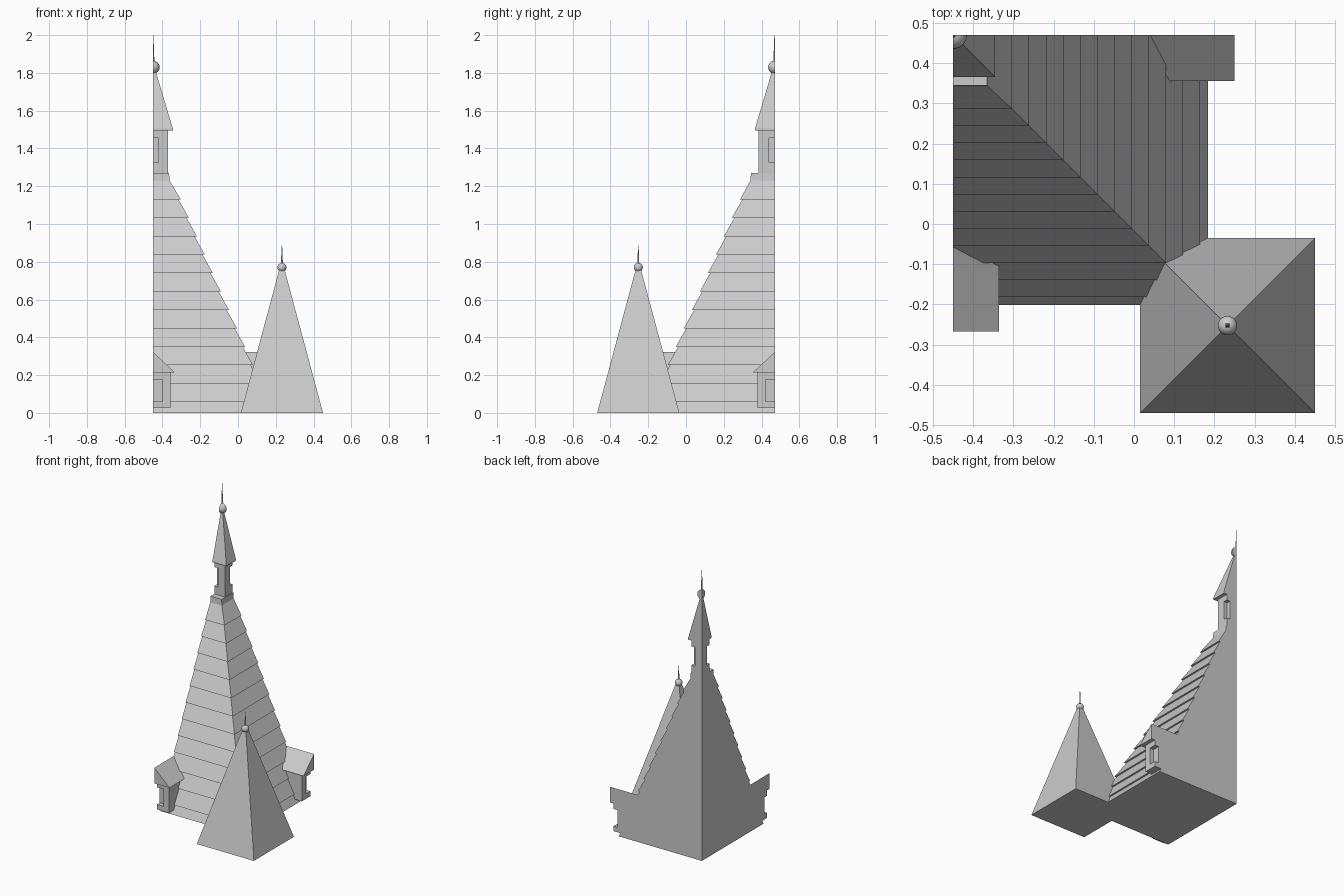
import bpy, bmesh
from mathutils import Vector

cube = bpy.data.objects.get("Cube")
if cube:
    bpy.data.objects.remove(cube)

# The spire is a quarter section; its axis stands at this corner.
# u runs from the axis to +x, v runs from the axis to -y.
AXIS_X, AXIS_Y = -0.45, 0.47

stone = bpy.data.materials.new("stone_grey")
stone.use_nodes = True
GREY = (0.6, 0.6, 0.6, 1)
stone.diffuse_color = GREY
stone.node_tree.nodes["Principled BSDF"].inputs["Base Color"].default_value = GREY


def place(u, v, z):
    return Vector((AXIS_X + u, AXIS_Y - v, z))


def finish(bm, name):
    bmesh.ops.recalc_face_normals(bm, faces=bm.faces)
    mesh = bpy.data.meshes.new(name)
    bm.to_mesh(mesh)
    bm.free()
    mesh.materials.append(stone)
    obj = bpy.data.objects.new(name, mesh)
    bpy.context.collection.objects.link(obj)
    return obj


def loft(name, rings):
    """Join closed rings of points and cap both ends."""
    bm = bmesh.new()
    loops = [[bm.verts.new(p) for p in ring] for ring in rings]
    n = len(loops[0])
    for low, high in zip(loops, loops[1:]):
        for i in range(n):
            j = (i + 1) % n
            bm.faces.new((low[i], low[j], high[j], high[i]))
    bm.faces.new(loops[0])
    bm.faces.new(loops[-1])
    return finish(bm, name)


def corner_ring(u, v, z):
    """Rectangle with one corner on the spire axis."""
    return [place(0, 0, z), place(u, 0, z), place(u, v, z), place(0, v, z)]


def box(name, u0, u1, v0, v1, z0, z1):
    return loft(name, [[place(u0, v0, z), place(u1, v0, z),
                        place(u1, v1, z), place(u0, v1, z)] for z in (z0, z1)])


def carve(obj, cutter):
    """Subtract a cutter and discard it."""
    mod = obj.modifiers.new("recess", 'BOOLEAN')
    mod.operation, mod.solver, mod.object = 'DIFFERENCE', 'EXACT', cutter
    graph = bpy.context.evaluated_depsgraph_get()
    mesh = bpy.data.meshes.new_from_object(obj.evaluated_get(graph))
    obj.modifiers.clear()
    obj.data = mesh
    bpy.data.objects.remove(cutter)


def finial(name, centre, radius, tip, quarter=False):
    """Ball with a tapering spike; optionally cut to the quarter section."""
    bm = bmesh.new()
    bmesh.ops.create_uvsphere(bm, u_segments=24, v_segments=12, radius=radius)
    length = tip - centre.z
    spike = bmesh.ops.create_cone(bm, cap_ends=True, segments=8, radius1=radius * 0.25,
                                  radius2=radius * 0.06, depth=length)
    bmesh.ops.translate(bm, verts=spike["verts"], vec=(0, 0, length / 2))
    if quarter:
        for normal in ((-1, 0, 0), (0, 1, 0)):
            cut = bmesh.ops.bisect_plane(bm, geom=bm.verts[:] + bm.edges[:] + bm.faces[:],
                                         plane_co=(0, 0, 0), plane_no=normal, clear_outer=True)
            rim = [e for e in cut["geom_cut"] if isinstance(e, bmesh.types.BMEdge)]
            bmesh.ops.holes_fill(bm, edges=rim, sides=0)
    bmesh.ops.translate(bm, verts=bm.verts, vec=centre)
    obj = finish(bm, name)
    bpy.ops.object.select_all(action='DESELECT')
    obj.select_set(True)
    bpy.context.view_layer.objects.active = obj
    bpy.ops.object.shade_smooth_by_angle()


# Main roof: overlapping courses, each flaring past the one below it
DEPTH = 0.037
STEP, RISE, LIP = 0.0425, 0.0975, 0.012
rings = [corner_ring(0.085, 0.085 + DEPTH + 0.004, 1.27),
         corner_ring(0.088, 0.088 + DEPTH + 0.004, 1.23)]
for course in range(12):
    r, z = 0.147 + STEP * course, 1.13 - RISE * course
    rings.append(corner_ring(r, r + DEPTH, z))
    rings.append(corner_ring(r - LIP, r - LIP + DEPTH, z))
rings.append(corner_ring(0.634, 0.634 + DEPTH, 0))
loft("main_roof", rings)

# Belfry with a recessed opening on each outer face
belfry = box("belfry", 0, 0.08, 0, 0.085, 1.26, 1.5)
carve(belfry, box("cutter", -0.1, 0.03, 0.055, 0.2, 1.325, 1.455))
carve(belfry, box("cutter", 0.053, 0.2, -0.1, 0.03, 1.325, 1.455))

# Belfry roof with a thin eave
loft("belfry_roof", [corner_ring(r, r, z)
                     for r, z in ((0.105, 1.495), (0.105, 1.505), (0.002, 1.85))])
finial("belfry_finial", place(0, 0, 1.83), 0.035, 2.0, quarter=True)


# Half dormers on the front and side faces
def dormer(side, shift):
    def at(out, across, z):
        return place(across, out, z) if side == "front" else place(out, across, z)

    def block(name, o0, o1, a0, a1, z0, z1):
        span = (a0, a1, o0, o1) if side == "front" else (o0, o1, a0, a1)
        return box(name, *span, z0, z1)

    body = block(side + "_dormer_body", 0.45, 0.672 + shift, 0, 0.092, 0.025, 0.22)
    carve(body, block("cutter", 0.642 + shift, 0.9, -0.1, 0.05, 0.06, 0.178))
    loft(side + "_dormer_roof",
         [[at(out, 0, 0.215), at(out, 0.115, 0.215), at(out, 0, 0.323)]
          for out in (0.45, 0.70 + shift)])


dormer("front", DEPTH)
dormer("side", 0)

# Corner pyramid
HALF, PX, PY = 0.2175, 0.2325, -0.2525
loft("corner_pyramid",
     [[Vector((PX + sx * h, PY + sy * h, z)) for sx, sy in ((-1, -1), (1, -1), (1, 1), (-1, 1))]
      for h, z in ((HALF, 0), (0.003, 0.8))])
finial("corner_finial", Vector((PX, PY, 0.77)), 0.024, 0.885)
